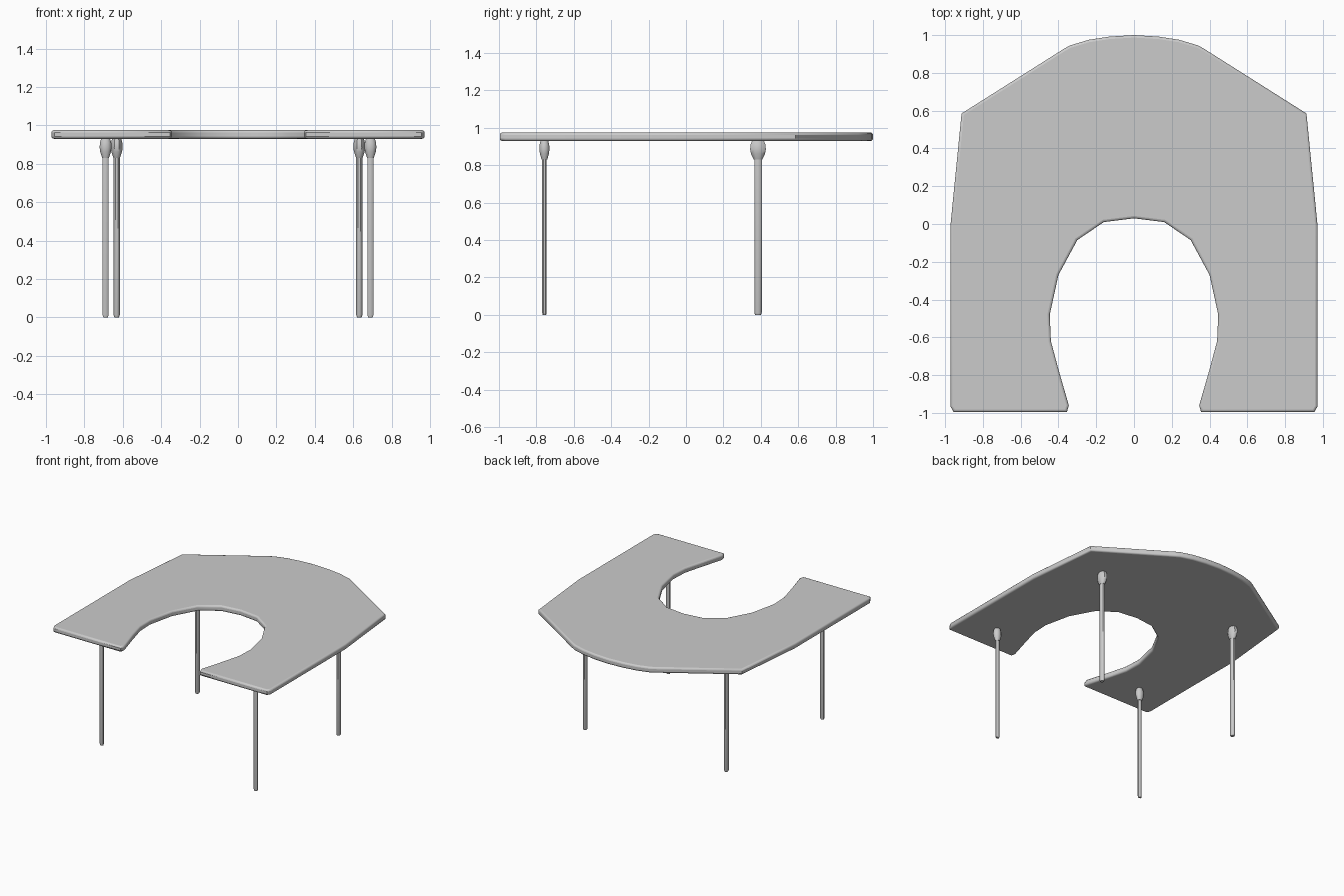
import bpy, bmesh
from math import cos, sin, pi, radians

if "Cube" in bpy.data.objects:
    bpy.data.objects.remove(bpy.data.objects["Cube"])


def finish(name, bm, angle):
    bmesh.ops.recalc_face_normals(bm, faces=bm.faces)
    mesh = bpy.data.meshes.new(name)
    bm.to_mesh(mesh)
    bm.free()
    ob = bpy.data.objects.new(name, mesh)
    bpy.context.collection.objects.link(ob)
    bpy.ops.object.select_all(action='DESELECT')
    ob.select_set(True)
    bpy.context.view_layer.objects.active = ob
    bpy.ops.object.shade_smooth_by_angle(angle=radians(angle))
    return ob


def lathe(name, x, y, sx, sy, profile, sides):
    """Stack of elliptical rings: profile holds (relative radius, height)."""
    bm = bmesh.new()
    rings = []
    for r, z in profile:
        rings.append([bm.verts.new((x + sx * r * cos(2 * pi * (i + .5) / sides) / cos(pi / sides),
                                    y + sy * r * sin(2 * pi * (i + .5) / sides) / cos(pi / sides), z))
                      for i in range(sides)])
    for a, b in zip(rings, rings[1:]):
        for i in range(sides):
            j = (i + 1) % sides
            bm.faces.new((a[i], a[j], b[j], b[i]))
    bm.faces.new(rings[0])
    bm.faces.new(rings[-1])
    return finish(name, bm, 50)


# Horseshoe tabletop: right half outline, mirrored to the left
half = [(0, 1), (.13, .992), (.24, .975), (.34, .945), (.375, .925), (.913, .585),
        (.972, -.01), (.972, -.965), (.955, -.995), (.355, -.995), (.345, -.96),
        (.40, -.77), (.44, -.62), (.446, -.48), (.40, -.27), (.30, -.085),
        (.16, .01), (0, .03)]
outline = half + [(-x, y) for x, y in reversed(half[1:-1])]
bm = bmesh.new()
base = bm.faces.new([bm.verts.new((x, y, .93)) for x, y in outline])
ext = bmesh.ops.extrude_face_region(bm, geom=[base])
bmesh.ops.translate(bm, vec=(0, 0, .045),
                    verts=[v for v in ext['geom'] if isinstance(v, bmesh.types.BMVert)])
top = finish("tabletop", bm, 40)
bev = top.modifiers.new("rounded_rim", 'BEVEL')
bev.width = .013
bev.segments = 3
bev.limit_method = 'ANGLE'
bev.angle_limit = radians(80)

# Legs with barrel-shaped sockets: x, y, leg half sizes, socket half sizes
legs = {"front": (.69, -.757, .016, .012, .031, .027),
        "back": (.632, .385, .016, .020, .031, .042)}
post = [(.75, 0), (1, .012), (1, .85)]
socket = [(.55, .83), (.9, .862), (1, .885), (.95, .91), (.75, .931)]
for row, (x, y, lx, ly, hx, hy) in legs.items():
    for side, s in (("left", -1), ("right", 1)):
        lathe(f"{row}_{side}_leg", s * x, y, lx, ly, post, 8)
        lathe(f"{row}_{side}_socket", s * x, y, hx, hy, socket, 8)
